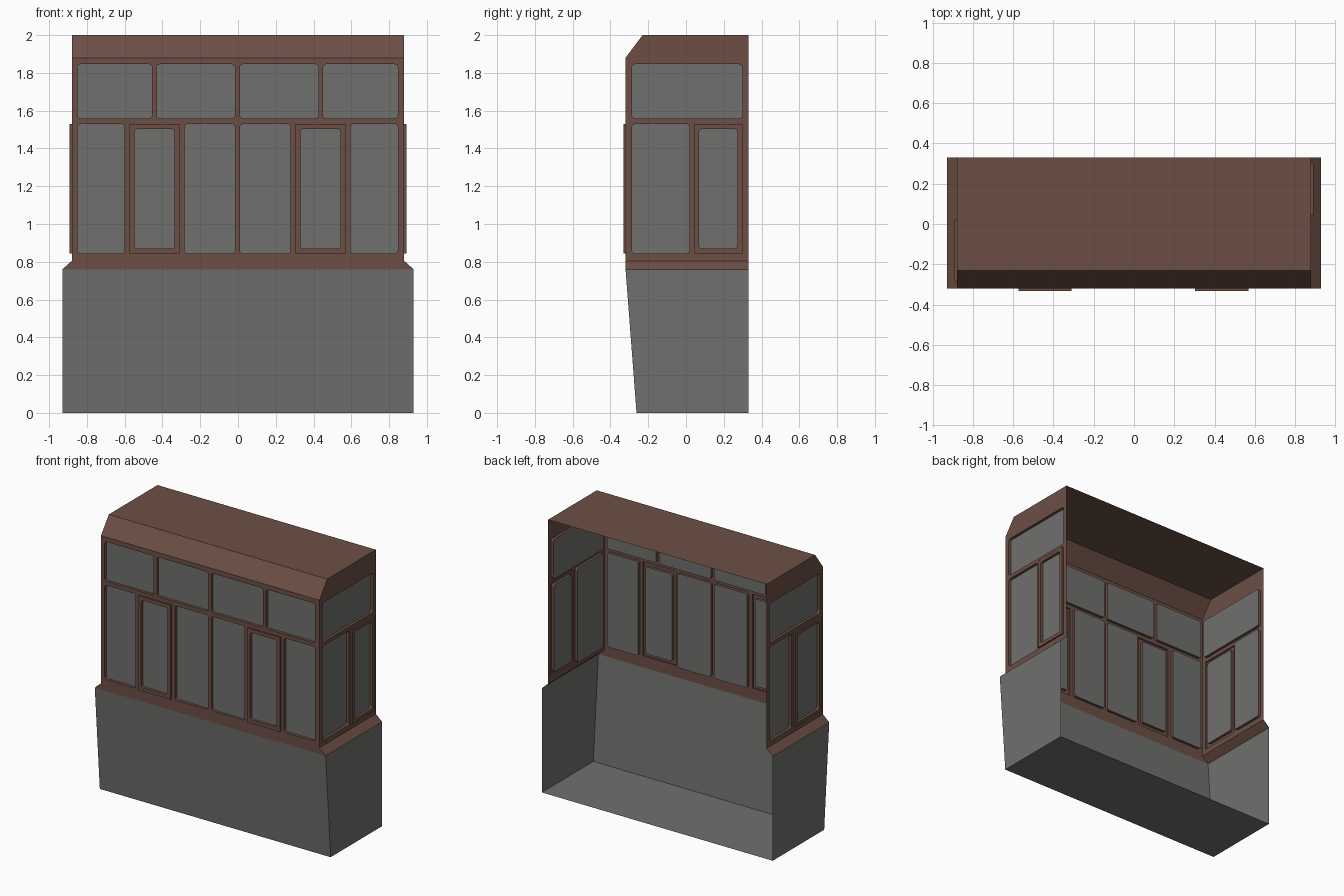
import bpy, bmesh, math
from mathutils import Vector

cube = bpy.data.objects.get("Cube")
if cube:
    bpy.data.objects.remove(cube)


def material(name, rgb):
    m = bpy.data.materials.new(name)
    m.use_nodes = True
    m.diffuse_color = (*rgb, 1)
    m.node_tree.nodes["Principled BSDF"].inputs["Base Color"].default_value = (*rgb, 1)
    return m


brown = material("brown wood", (0.150, 0.078, 0.060))
grey = material("grey panel", (0.162, 0.162, 0.156))

HALF, WIDE = 0.88, 0.93          # half widths of the upper walls and the base
FRONT, BACK = -0.32, 0.33
SILL, LEDGE, EAVE, TOP, RIDGE = 0.76, 0.805, 1.88, 2.0, -0.23
RECESS, PROUD = 0.02, 0.012      # glass set-back, opening sash projection


def finish(bm, name, mats):
    bmesh.ops.remove_doubles(bm, verts=bm.verts, dist=1e-5)
    mesh = bpy.data.meshes.new(name)
    bm.to_mesh(mesh)
    bm.free()
    for m in mats:
        mesh.materials.append(m)
    ob = bpy.data.objects.new(name, mesh)
    bpy.context.collection.objects.link(ob)
    return ob


def polygon(bm, points, facing, mat=0):
    f = bm.faces.new([bm.verts.new(p) for p in points])
    f.normal_update()
    if f.normal.dot(Vector(facing)) < 0:
        f.normal_flip()
    f.material_index = mat


def rounded(rect, r, steps=4):
    """Rectangle (u0, v0, u1, v1) with rounded corners, as 2D points."""
    u0, v0, u1, v1 = rect
    if not r:
        return [(u0, v0), (u1, v0), (u1, v1), (u0, v1)]
    centres = [(u1 - r, v1 - r), (u0 + r, v1 - r), (u0 + r, v0 + r), (u1 - r, v0 + r)]
    pts = []
    for k, (cu, cv) in enumerate(centres):
        for i in range(steps + 1):
            a = math.pi / 2 * (k + i / steps)
            pts.append((cu + r * math.cos(a), cv + r * math.sin(a)))
    return pts


def shrink(rect, d):
    return (rect[0] + d, rect[1] + d, rect[2] - d, rect[3] - d)


def sheet(bm, place, facing, outline, holes, depth):
    """Flat brown sheet with openings cut through it."""
    edges = []
    for loop in [outline] + holes:
        vs = [bm.verts.new(place(u, v, depth)) for u, v in loop]
        edges += [bm.edges.new((a, b)) for a, b in zip(vs, vs[1:] + vs[:1])]
    made = bmesh.ops.triangle_fill(bm, edges=edges, use_beauty=True, normal=facing)
    for f in made["geom"]:
        if isinstance(f, bmesh.types.BMFace):
            f.normal_update()
            if f.normal.dot(Vector(facing)) < 0:
                f.normal_flip()


def reveal(bm, place, loop, d0, d1, inward):
    """Strip of faces joining a loop at two depths."""
    cu = sum(p[0] for p in loop) / len(loop)
    cv = sum(p[1] for p in loop) / len(loop)
    sign = 1 if inward else -1
    middle = place(cu, cv, d0)
    for a, b in zip(loop, loop[1:] + loop[:1]):
        mid = place((a[0] + b[0]) / 2, (a[1] + b[1]) / 2, d0)
        polygon(bm, [place(*a, d0), place(*b, d0), place(*b, d1), place(*a, d1)],
                (middle - mid) * sign)


def glazed_wall(name, place, facing, outline, panes, sashes):
    bm = bmesh.new()
    holes = [rounded(p, 0.018) for p in panes]
    frames = [rounded(s, 0) for s in sashes]
    sheet(bm, place, facing, outline, holes + frames, 0)
    for loop in holes:
        reveal(bm, place, loop, 0, -RECESS, True)
        polygon(bm, [place(*p, -RECESS) for p in loop], facing, 1)
    # Opening sashes stand proud and hold their own recessed glass
    for s, frame in zip(sashes, frames):
        loop = rounded(shrink(s, 0.026), 0.018)
        reveal(bm, place, frame, 0, PROUD, False)
        sheet(bm, place, facing, frame, [loop], PROUD)
        reveal(bm, place, loop, PROUD, PROUD - RECESS, True)
        polygon(bm, [place(*p, PROUD - RECESS) for p in loop], facing, 1)
    return finish(bm, name, [brown, grey])


# Window rows: low and high
LOW, HIGH = (0.843, 1.53), (1.558, 1.846)


def row(spans, heights):
    return [(a, heights[0], b, heights[1]) for a, b in spans]


# Front wall with four fixed lights above, four panes and two sashes below
glazed_wall(
    "front_wall", lambda u, v, d: Vector((u, FRONT - d, v)), (0, -1, 0),
    [(-WIDE, SILL), (WIDE, SILL), (HALF, LEDGE), (HALF, EAVE), (-HALF, EAVE), (-HALF, LEDGE)],
    row([(-0.85, -0.455), (-0.43, -0.016), (0.01, 0.426), (0.45, 0.846)], HIGH)
    + row([(-0.85, -0.60), (-0.283, -0.016), (0.01, 0.278), (0.595, 0.846)], LOW),
    row([(-0.574, -0.31), (0.304, 0.569)], LOW))

# Side walls: the sash is at the back on the left and at the front on the right
gable = [(FRONT, LEDGE), (BACK, LEDGE), (BACK, TOP), (RIDGE, TOP), (FRONT, EAVE)]
FORE, AFT = (-0.286, 0.018), (0.043, 0.298)
for name, s, pane, sash in (("left_wall", 1, FORE, AFT), ("right_wall", -1, AFT, FORE)):
    glazed_wall(name, lambda u, v, d, s=s: Vector((s * (HALF + d), u, v)), (s, 0, 0),
                gable, row([(FORE[0], AFT[1])], HIGH) + row([pane], LOW), row([sash], LOW))

# Roof: flat top and sloping front
bm = bmesh.new()
polygon(bm, [(-HALF, RIDGE, TOP), (HALF, RIDGE, TOP), (HALF, BACK, TOP), (-HALF, BACK, TOP)], (0, 0, 1))
polygon(bm, [(-HALF, FRONT, EAVE), (HALF, FRONT, EAVE), (HALF, RIDGE, TOP), (-HALF, RIDGE, TOP)], (0, -1, 1))
finish(bm, "roof", [brown])

# Sloping side sills
bm = bmesh.new()
for s in (1, -1):
    polygon(bm, [(s * WIDE, FRONT, SILL), (s * WIDE, BACK, SILL),
                 (s * HALF, BACK, LEDGE), (s * HALF, FRONT, LEDGE)], (s, 0, 1))
finish(bm, "side_sills", [brown])

# Base: open-backed parapet with a leaning front, and the floor
FOOT = -0.262
bm = bmesh.new()
polygon(bm, [(-WIDE, FOOT, 0), (WIDE, FOOT, 0), (WIDE, FRONT, SILL), (-WIDE, FRONT, SILL)], (0, -1, 0))
polygon(bm, [(-WIDE, FOOT, 0), (WIDE, FOOT, 0), (WIDE, BACK, 0), (-WIDE, BACK, 0)], (0, 0, -1))
for s in (1, -1):
    polygon(bm, [(s * WIDE, FOOT, 0), (s * WIDE, BACK, 0),
                 (s * WIDE, BACK, SILL), (s * WIDE, FRONT, SILL)], (s, 0, 0))
finish(bm, "parapet_base", [grey])
